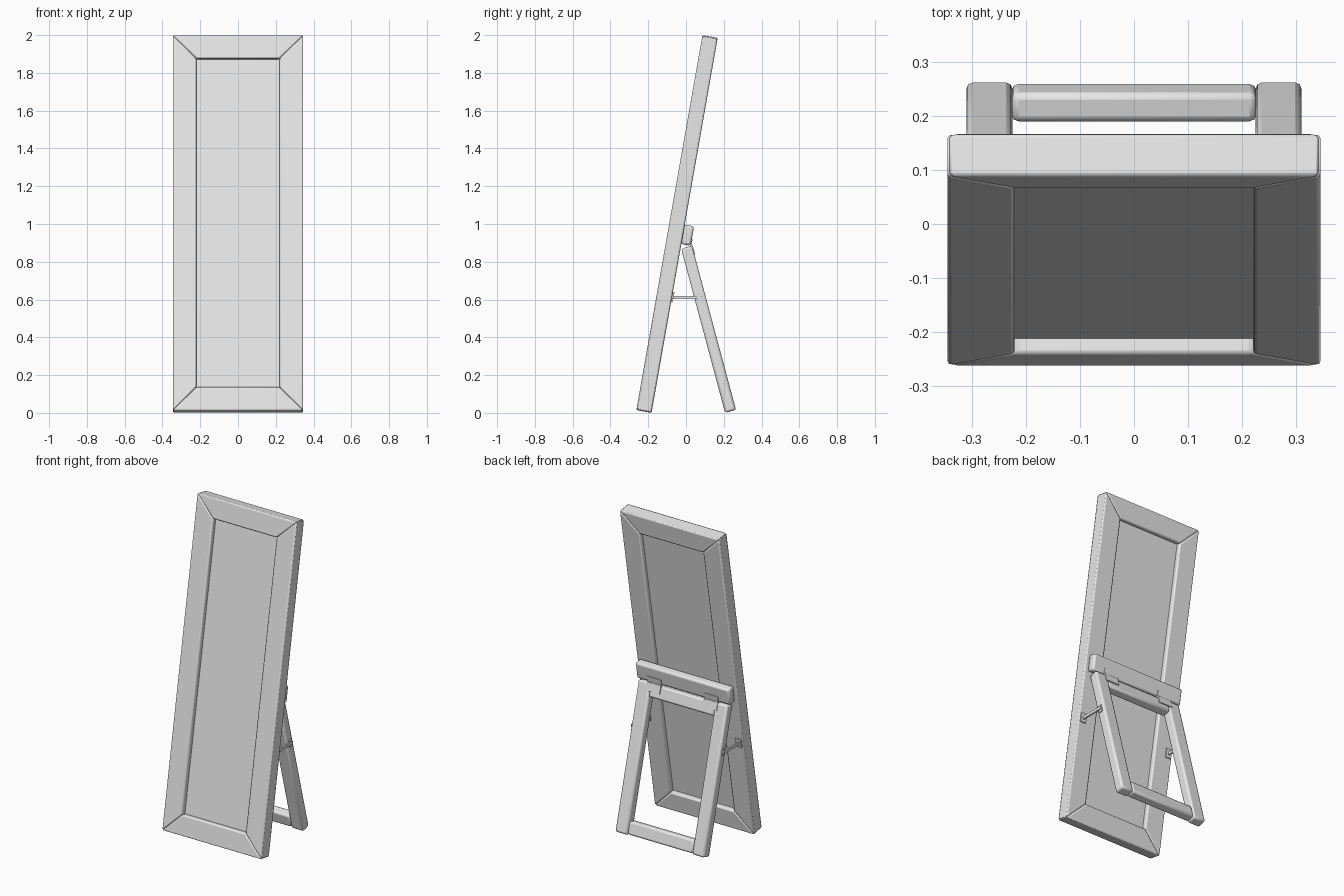
import bpy, bmesh, math
from mathutils import Matrix, Vector

if "Cube" in bpy.data.objects:
    bpy.data.objects.remove(bpy.data.objects["Cube"])

grey = bpy.data.materials.new("plain_grey")
grey.diffuse_color = (0.8, 0.8, 0.8, 1)
grey.use_nodes = True
grey.node_tree.nodes["Principled BSDF"].inputs["Base Color"].default_value = grey.diffuse_color

# Local frames: x across, y towards the back, z along the leaning part
LEAN = Matrix.Translation((0, -0.263, 0.0142)) @ Matrix.Rotation(math.radians(-10), 4, 'X')
LEG = Matrix.Translation((0, 0.207, 0)) @ Matrix.Rotation(math.radians(15), 4, 'X')
WORLD = Matrix.Identity(4)

W, L, T, B = 0.345, 2.016, 0.082, 0.125   # half width, length, depth, border


def finish(name, bm, matrix, bevel):
    bm.transform(matrix)
    bmesh.ops.recalc_face_normals(bm, faces=bm.faces)
    mesh = bpy.data.meshes.new(name)
    bm.to_mesh(mesh)
    bm.free()
    mesh.materials.append(grey)
    ob = bpy.data.objects.new(name, mesh)
    bpy.context.collection.objects.link(ob)
    if bevel:
        mod = ob.modifiers.new("soft_edges", 'BEVEL')
        mod.width = bevel
        mod.segments = 2
        mod.limit_method = 'ANGLE'
    bpy.ops.object.select_all(action='DESELECT')
    ob.select_set(True)
    bpy.context.view_layer.objects.active = ob
    bpy.ops.object.shade_smooth_by_angle(angle=math.radians(40))
    return ob


def box(name, lo, hi, matrix=WORLD, bevel=0.0):
    bm = bmesh.new()
    bmesh.ops.create_cube(bm, size=1)
    lo, hi = Vector(lo), Vector(hi)
    for v in bm.verts:
        v.co = (lo + hi) / 2 + v.co * (hi - lo)
    return finish(name, bm, matrix, bevel)


def prism(name, outline, depth, matrix, bevel):
    """Extrude an (x, z) outline from y = 0 to y = depth."""
    bm = bmesh.new()
    face = bm.faces.new([bm.verts.new((x, 0, z)) for x, z in outline])
    ext = bmesh.ops.extrude_face_region(bm, geom=[face])
    for g in ext["geom"]:
        if isinstance(g, bmesh.types.BMVert):
            g.co.y += depth
    return finish(name, bm, matrix, bevel)


def rod(name, centre, radius, length, matrix):
    """Short cylinder along x."""
    bm = bmesh.new()
    bmesh.ops.create_cone(bm, cap_ends=True, segments=12, radius1=radius,
                          radius2=radius, depth=length)
    turn = Matrix.Translation(centre) @ Matrix.Rotation(math.pi / 2, 4, 'Y')
    return finish(name, bm, matrix @ turn, 0)


# Mitred border of the standing panel
i = W - B
prism("top_rail", [(-W, L), (W, L), (i, L - B), (-i, L - B)], T, LEAN, 0.008)
prism("bottom_rail", [(-W, 0), (W, 0), (i, B), (-i, B)], T, LEAN, 0.008)
for side, s in (("left", -1), ("right", 1)):
    prism(side + "_stile", [(s * W, 0), (s * W, L), (s * i, L - B), (s * i, B)],
          T, LEAN, 0.008)

# Recessed panel
box("panel", (-i - 0.02, 0.03, B - 0.02), (i + 0.02, 0.055, L - B + 0.02), LEAN)

# Bar on the back that carries the hinged support
box("hinge_bar", (-0.325, T - 0.002, 0.907), (0.325, 0.132, 1.012), LEAN, 0.012)

# Support cross rails
box("support_lower_rail", (-0.226, 0.002, 0.004), (0.226, 0.058, 0.085), LEG, 0.012)
box("support_upper_rail", (-0.226, 0.002, 0.815), (0.226, 0.058, 0.896), LEG, 0.012)

for side, s in (("left", -1), ("right", 1)):
    def sided(name, x0, x1, y, z, matrix=WORLD, bevel=0.0):
        a, b = sorted((s * x0, s * x1))
        box(side + "_" + name, (a, y[0], z[0]), (b, y[1], z[1]), matrix, bevel)

    # Support leg
    sided("leg", 0.225, 0.31, (0, 0.06), (0, 0.9), LEG, 0.012)
    # Hinge leaves and barrel
    sided("hinge_upper_leaf", 0.15, 0.245, (0.13, 0.136), (0.905, 0.945), LEAN)
    sided("hinge_lower_leaf", 0.15, 0.245, (0.057, 0.064), (0.85, 0.9), LEG)
    rod(side + "_hinge_barrel", (s * 0.1975, 0.136, 0.903), 0.008, 0.095, LEAN)
    # Stay between the border and the leg
    sided("stay_bar", 0.312, 0.322, (-0.075, 0.085), (0.602, 0.62))
    sided("stay_plate", 0.297, 0.335, (T - 0.001, 0.09), (0.595, 0.65), LEAN)
    sided("stay_leg_bracket", 0.308, 0.316, (0.018, 0.042), (0.6, 0.645), LEG)
